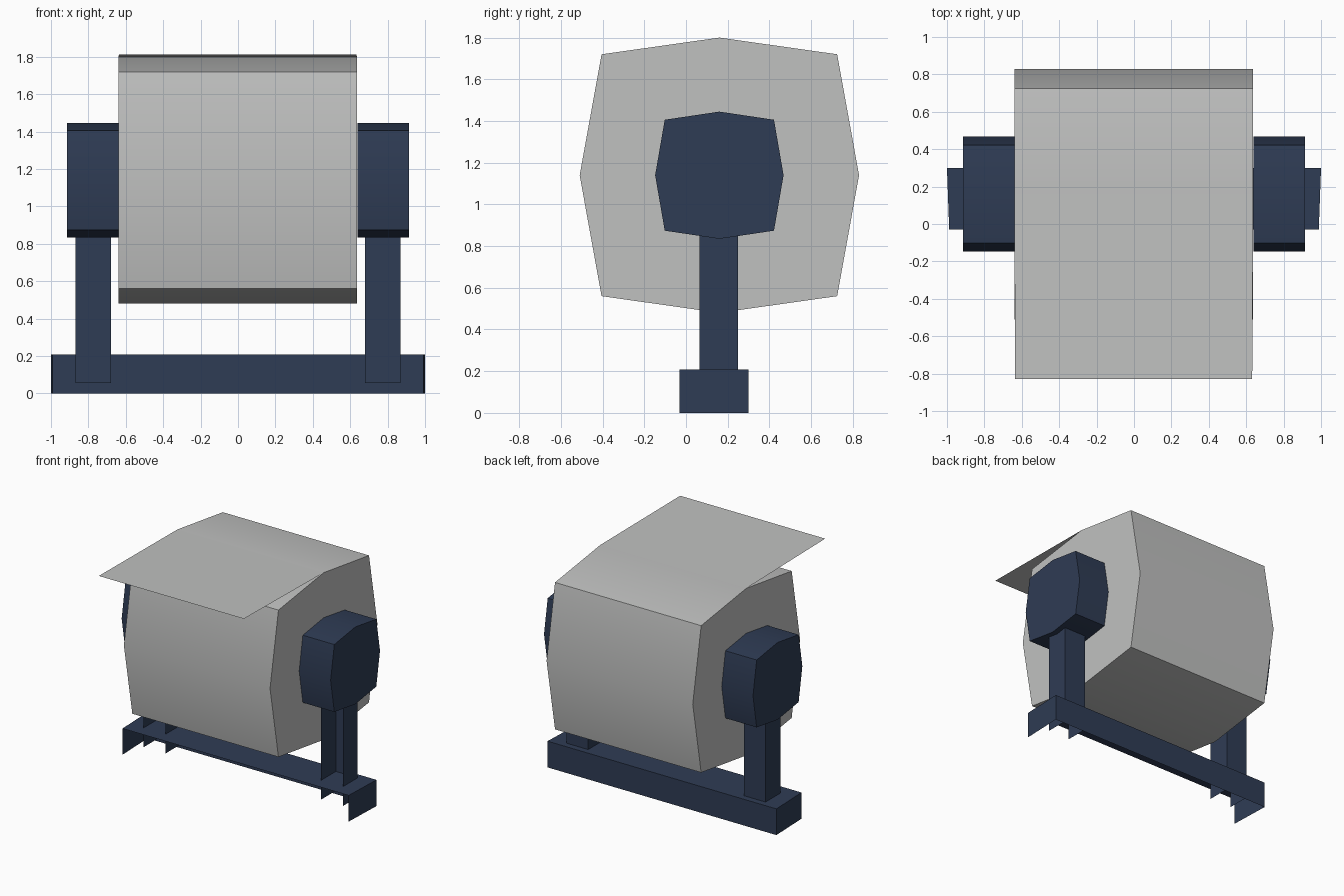
import bpy, bmesh, math

if "Cube" in bpy.data.objects:
    bpy.data.objects.remove(bpy.data.objects["Cube"])

def material(name, rgb):
    m = bpy.data.materials.new(name)
    m.diffuse_color = (*rgb, 1)
    m.use_nodes = True
    m.node_tree.nodes["Principled BSDF"].inputs["Base Color"].default_value = m.diffuse_color
    return m

GREY = material("paper grey", (0.53, 0.535, 0.53))
BLUE = material("dark navy", (0.028, 0.045, 0.09))
CY, CZ = 0.16, 1.14          # roll axis

def finish(name, bm, mat):
    me = bpy.data.meshes.new(name)
    bm.to_mesh(me)
    bm.free()
    me.materials.append(mat)
    ob = bpy.data.objects.new(name, me)
    bpy.context.collection.objects.link(ob)
    bpy.context.view_layer.objects.active = ob
    ob.select_set(True)
    bpy.ops.object.shade_smooth_by_angle(angle=math.radians(30))
    ob.select_set(False)
    return ob

def barrel(name, x0, x1, ry, rz, cy, cz, mat):
    """Bulged square prism along x: (cy, cz) corners, (ry, rz) mid-side bulges."""
    prof = [(0, rz), (cy, cz), (ry, 0), (cy, -cz), (0, -rz), (-cy, -cz), (-ry, 0), (-cy, cz)]
    bm = bmesh.new()
    a, b = [[bm.verts.new((x, CY + y, CZ + z)) for y, z in prof] for x in (x0, x1)]
    bm.faces.new(a)
    bm.faces.new(b)
    for i in range(8):
        j = (i + 1) % 8
        bm.faces.new((a[i], a[j], b[j], b[i]))
    bmesh.ops.recalc_face_normals(bm, faces=bm.faces)
    return finish(name, bm, mat)

def open_box(name, x0, x1, y0, y1, z0, z1, mat, inset=0.0):
    """Box without its front and bottom faces; inset narrows the front ends."""
    bm = bmesh.new()
    bmesh.ops.create_cube(bm, size=1)
    for v in bm.verts:
        x, y, z = v.co
        t = inset if y < 0 else 0
        v.co = (x1 - t if x > 0 else x0 + t, y1 if y > 0 else y0, z1 if z > 0 else z0)
    bm.normal_update()
    drop = [f for f in bm.faces if f.normal.y < -0.9 or f.normal.z < -0.9]
    bmesh.ops.delete(bm, geom=drop, context='FACES')
    return finish(name, bm, mat)

# paper roll
barrel("paper_roll", -0.64, 0.637, 0.67, 0.66, 0.565, 0.58, GREY)

# loose sheet leaving the top of the roll towards the front
bm = bmesh.new()
bm.faces.new([bm.verts.new(c) for c in (
    (-0.635, -0.83, 1.812), (0.632, -0.83, 1.812), (0.637, CY, 1.80), (-0.64, CY, 1.80))])
finish("loose_sheet", bm, GREY)

# hubs and posts on both sides
for side, s in (("left", -1), ("right", 1)):
    barrel(side + "_hub", s * 0.638, s * 0.913, 0.308, 0.305, 0.262, 0.266, BLUE)
    xa, xb = sorted((s * 0.68, s * 0.87))
    open_box(side + "_post", xa, xb, 0.065, 0.25, 0.055, 0.86, BLUE)

# base rail, open underneath and in front
open_box("base_rail", -1, 1, -0.03, 0.30, 0, 0.207, BLUE, inset=0.012)
